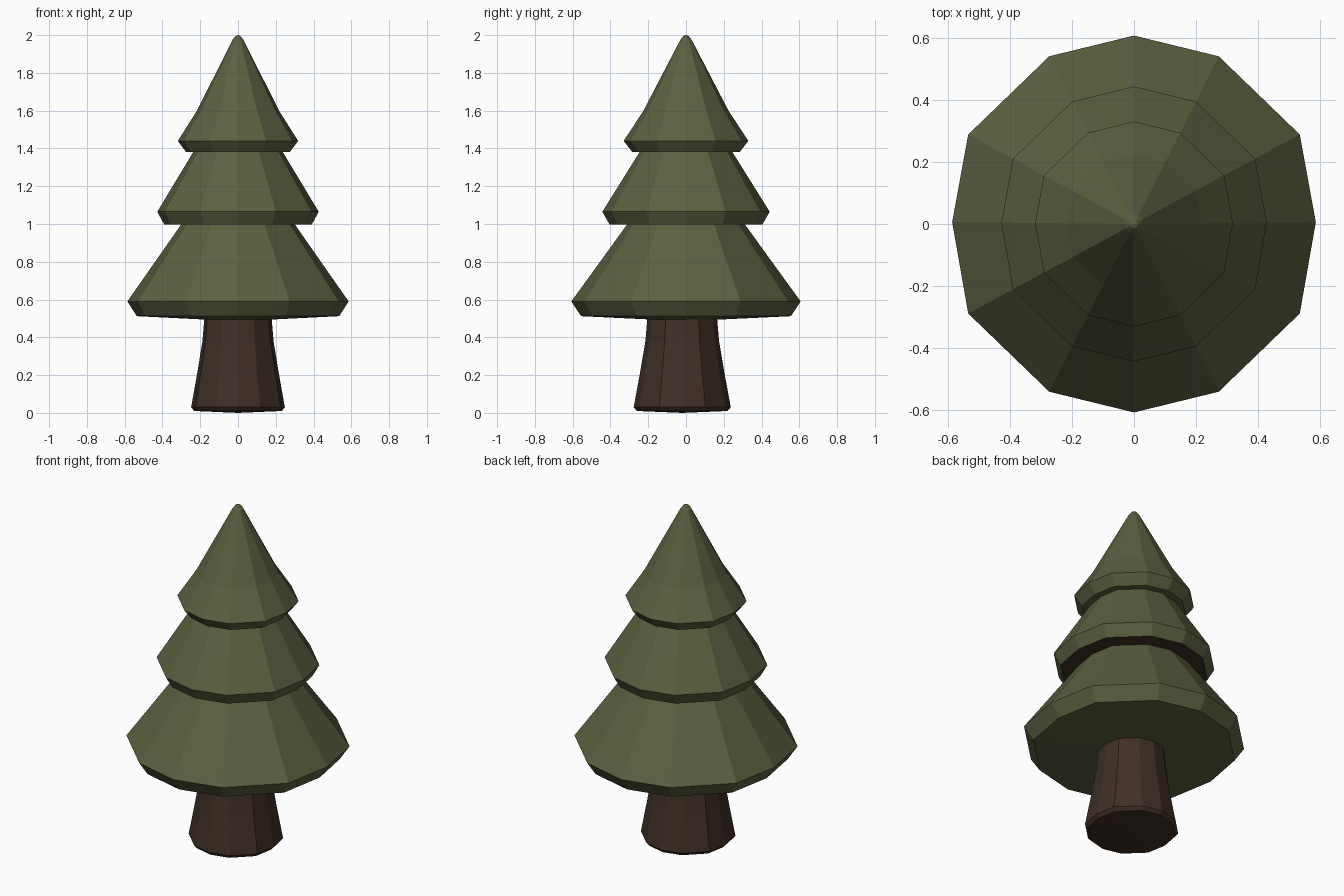
import bpy, bmesh

if "Cube" in bpy.data.objects:
    bpy.data.objects.remove(bpy.data.objects["Cube"])

def material(name, rgb):
    m = bpy.data.materials.new(name)
    m.diffuse_color = (*rgb, 1)
    m.use_nodes = True
    m.node_tree.nodes["Principled BSDF"].inputs["Base Color"].default_value = m.diffuse_color
    return m

GREEN = material("olive green", (0.105, 0.118, 0.052))
BROWN = material("dark brown", (0.05, 0.028, 0.019))

# Slightly uneven twelve-sided cross-section, mirrored from one quadrant
Q = [(0.965, 0.01), (0.88, 0.475), (0.45, 0.89), (0, 1)]
SECTION = (Q + [(-x, y) for x, y in Q[2::-1]]
           + [(-x, -y) for x, y in Q[1:]] + [(x, -y) for x, y in Q[2:0:-1]])

def lathe(name, profile, mats, bottom_z, top_z=None, cy=0.0, brown_below=None):
    """Rings of (radius, z) from bottom to top, closed by a fan at each end."""
    bm = bmesh.new()
    rings = [[bm.verts.new((r * x, r * y + cy, z)) for x, y in SECTION] for r, z in profile]
    n = len(SECTION)
    for a, b in zip(rings, rings[1:]):
        for i in range(n):
            j = (i + 1) % n
            bm.faces.new((a[i], a[j], b[j], b[i]))
    for ring, z, up in ((rings[0], bottom_z, False), (rings[-1], top_z or profile[-1][1], True)):
        c = bm.verts.new((0, cy, z))
        for i in range(n):
            p, q = ring[i], ring[(i + 1) % n]
            bm.faces.new((p, q, c) if up else (q, p, c))
    bm.normal_update()
    # Optional second colour on the underside
    if brown_below is not None:
        for f in bm.faces:
            if f.calc_center_median().z < brown_below and f.normal.z < -0.9:
                f.material_index = 1
    me = bpy.data.meshes.new(name)
    bm.to_mesh(me)
    bm.free()
    for m in mats:
        me.materials.append(m)
    ob = bpy.data.objects.new(name, me)
    bpy.context.collection.objects.link(ob)

# Flared trunk
lathe("trunk", [(0.24, 0.01), (0.257, 0.03), (0.222, 0.22), (0.195, 0.38), (0.183, 0.52)],
      [BROWN], 0.0, cy=-0.02)

# Three stacked foliage tiers, each with a chamfered rim
lathe("lower_foliage", [(0.2, 0.495), (0.555, 0.512), (0.607, 0.59), (0.308, 1.003)],
      [GREEN], 0.495)
lathe("middle_foliage", [(0.405, 0.998), (0.443, 1.065), (0.243, 1.385)],
      [GREEN, BROWN], 0.998, brown_below=1.01)
lathe("top_foliage", [(0.285, 1.382), (0.33, 1.44), (0.225, 1.60), (0.03, 1.975), (0.014, 1.995)],
      [GREEN], 1.382, 2.0)
